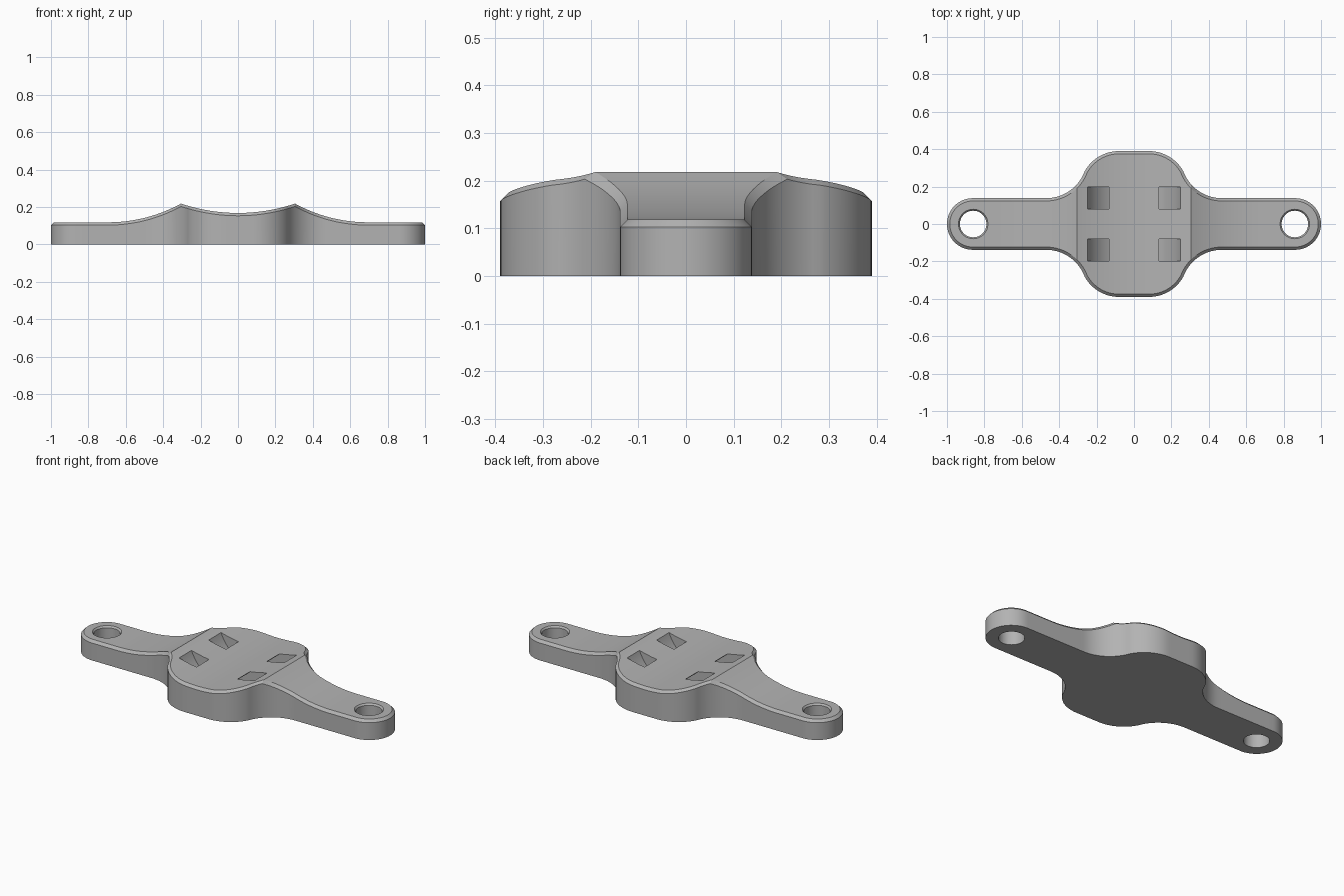
import bpy, bmesh, math
from math import sin, cos, pi, radians

if "Cube" in bpy.data.objects:
    bpy.data.objects.remove(bpy.data.objects["Cube"])

CREASE = 0.305            # x of the two ridges
CH = 0.015                # edge chamfer
HOLE_X = 0.86


def height(x):
    """Top surface: shallow dish, two ridges, concave slopes, flat arms."""
    x = abs(x)
    if x <= CREASE:
        return 0.168 + 0.05 * (x / CREASE) ** 2
    r, end = 0.81, 0.695
    if x < end:
        return 0.118 + r - math.sqrt(r * r - (end - x) ** 2)
    return 0.118


def span(a, b, n):
    return [a + (b - a) * i / n for i in range(n)]


def quarter(inset):
    """Quarter outline from the middle of the long edge to the arm tip."""
    pts = [(x, 0.39 - inset) for x in span(0, 0.08, 4)]
    r, big, cap = 0.21 - inset, 0.22 + inset, 0.138 - inset
    meet = math.atan2(0.18, 0.39)
    for a in span(pi / 2, meet, 16):                      # shoulder
        pts.append((0.08 + r * cos(a), 0.18 + r * sin(a)))
    ridge = math.acos((0.47 - CREASE) / big)
    for a in span(meet, ridge, 5) + span(ridge, pi / 2, 10):   # fillet
        pts.append((0.47 - big * cos(a), 0.358 - big * sin(a)))
    pts += [(x, cap) for x in span(0.47, HOLE_X, 14)]     # arm
    for a in span(pi / 2, 0, 16):                         # rounded tip
        pts.append((HOLE_X + 0.002 + cap * cos(a), cap * sin(a)))
    return pts + [(HOLE_X + 0.002 + cap, 0.0)]


def ring(inset):
    q = quarter(inset)
    half = [(-x, y) for x, y in q[:0:-1]] + q
    return half + [(x, -y) for x, y in half[-2:0:-1]]


def new_object(name, bm):
    bmesh.ops.recalc_face_normals(bm, faces=bm.faces)
    me = bpy.data.meshes.new(name)
    bm.to_mesh(me)
    bm.free()
    ob = bpy.data.objects.new(name, me)
    bpy.context.collection.objects.link(ob)
    return ob


def loft(bm, loops, closed=False):
    """Skin a list of equal vertex loops."""
    n = len(loops[0])
    for a, b in zip(loops, loops[1:] + ([loops[0]] if closed else [])):
        for i in range(n):
            j = (i + 1) % n
            bm.faces.new((a[i], a[j], b[j], b[i]))


# Main body: walls, chamfer, then top and bottom as strips across the width
bm = bmesh.new()
outer, inner = ring(0), ring(CH)
loops = [[bm.verts.new((x, y, 0)) for x, y in outer],
         [bm.verts.new((x, y, height(x) - CH)) for x, y in outer],
         [bm.verts.new((x, y, height(x))) for x, y in inner]]
loft(bm, loops)
N = len(outer)
for lp in (loops[0], loops[2]):
    for i in range(N // 2):
        quad = [lp[i], lp[i + 1], lp[(N - i - 1) % N], lp[(N - i) % N]]
        bm.faces.new(list(dict.fromkeys(quad)))
body = new_object("mount_plate", bm)

cutters = []

# Screw holes with a slightly broken top edge
for s in (-1, 1):
    bm = bmesh.new()
    rows = [(0.071, -0.05), (0.071, 0.108), (0.079, 0.118), (0.079, 0.2)]
    loops = [[bm.verts.new((s * HOLE_X + r * cos(2 * pi * i / 48),
                            r * sin(2 * pi * i / 48), z)) for i in range(48)]
             for r, z in rows]
    loft(bm, loops)
    bm.faces.new(loops[0])
    bm.faces.new(loops[-1])
    cutters.append(new_object("screw_hole_cutter", bm))

# Curved strap tunnels running beneath the dish
for s in (-1, 1):
    bm = bmesh.new()
    loops = []
    for k in range(41):
        a = pi + pi * k / 40
        loops.append([bm.verts.new((r * cos(a), s * y, 0.30 + r * sin(a)))
                      for r, y in ((0.182, 0.08), (0.268, 0.08),
                                   (0.268, 0.197), (0.182, 0.197))])
    loft(bm, loops)
    bm.faces.new(loops[0])
    bm.faces.new(loops[-1])
    cutters.append(new_object("strap_tunnel_cutter", bm))

for c in cutters:
    c.hide_render = True
    m = body.modifiers.new("cut", 'BOOLEAN')
    m.operation, m.solver, m.object = 'DIFFERENCE', 'EXACT', c

# Bake the cuts and drop the cutters
deps = bpy.context.evaluated_depsgraph_get()
baked = bpy.data.meshes.new_from_object(body.evaluated_get(deps))
body.modifiers.clear()
body.data = baked
for c in cutters:
    bpy.data.objects.remove(c)

# Plain grey finish
grey = bpy.data.materials.new("plain grey")
grey.diffuse_color = (0.45, 0.45, 0.45, 1)
grey.use_nodes = True
grey.node_tree.nodes["Principled BSDF"].inputs["Base Color"].default_value = grey.diffuse_color
body.data.materials.clear()
body.data.materials.append(grey)

bpy.ops.object.select_all(action='DESELECT')
body.select_set(True)
bpy.context.view_layer.objects.active = body
bpy.ops.object.shade_smooth_by_angle(angle=radians(25))
